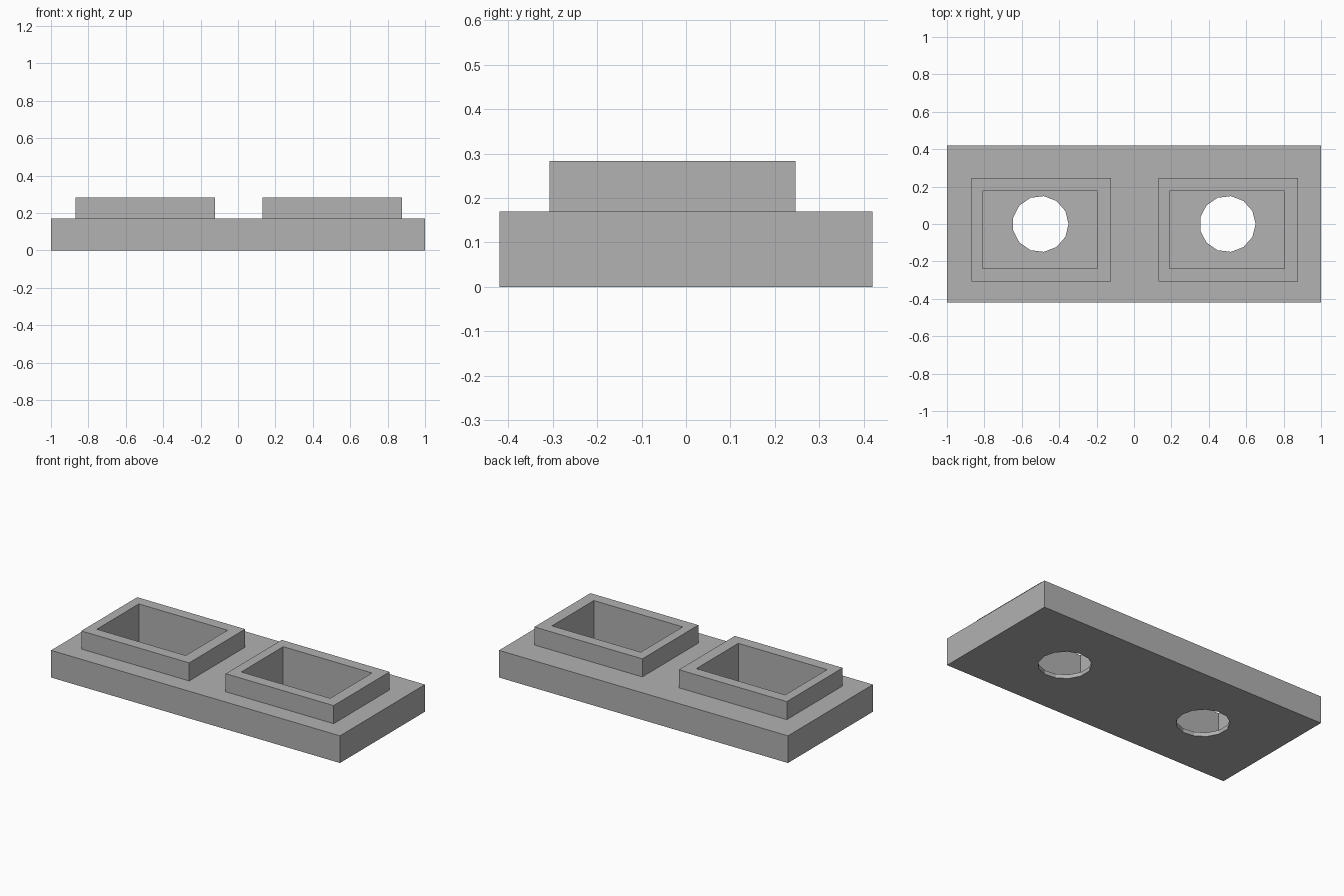
import bpy

if "Cube" in bpy.data.objects:
    bpy.data.objects.remove(bpy.data.objects["Cube"], do_unlink=True)

grey = bpy.data.materials.new("plain grey")
grey.use_nodes = True
colour = (0.445, 0.445, 0.445, 1)
grey.diffuse_color = colour
grey.node_tree.nodes["Principled BSDF"].inputs["Base Color"].default_value = colour

BASE_TOP, RIM_TOP, FLOOR = 0.17, 0.283, 0.025


def box(name, x, y, z):
    """Box spanning the given (low, high) ranges."""
    bpy.ops.mesh.primitive_cube_add(size=1)
    ob = bpy.context.object
    ob.name = name
    for v in ob.data.vertices:
        v.co = [lo + (hi - lo) * (c + 0.5) for (lo, hi), c in zip((x, y, z), v.co)]
    ob.data.materials.append(grey)
    return ob


def combine(target, tool, operation):
    """Apply a boolean and discard the tool."""
    mod = target.modifiers.new(operation.lower(), "BOOLEAN")
    mod.operation, mod.solver, mod.object = operation, "EXACT", tool
    bpy.context.view_layer.objects.active = target
    bpy.ops.object.modifier_apply(modifier=mod.name)
    bpy.data.objects.remove(tool, do_unlink=True)


# Slab
base = box("base_with_sockets", (-1, 1), (-0.42, 0.42), (0, BASE_TOP))

for cx in (-0.5, 0.5):
    # Raised rectangular collar
    collar = box("collar", (cx - 0.37, cx + 0.377), (-0.307, 0.246), (BASE_TOP - 0.05, RIM_TOP))
    combine(base, collar, "UNION")
    # Deep pocket leaving a thin floor
    pocket = box("pocket_cutter", (cx - 0.311, cx + 0.304), (-0.237, 0.177), (FLOOR, RIM_TOP + 0.1))
    combine(base, pocket, "DIFFERENCE")
    # Round hole through the floor, one corner pointing to +x
    bpy.ops.mesh.primitive_cylinder_add(vertices=13, radius=0.15, depth=0.2,
                                        location=(cx, 0, 0), rotation=(0, 0, -1.5708))
    hole = bpy.context.object
    hole.name = "hole_cutter"
    hole.data.materials.append(grey)
    combine(base, hole, "DIFFERENCE")
